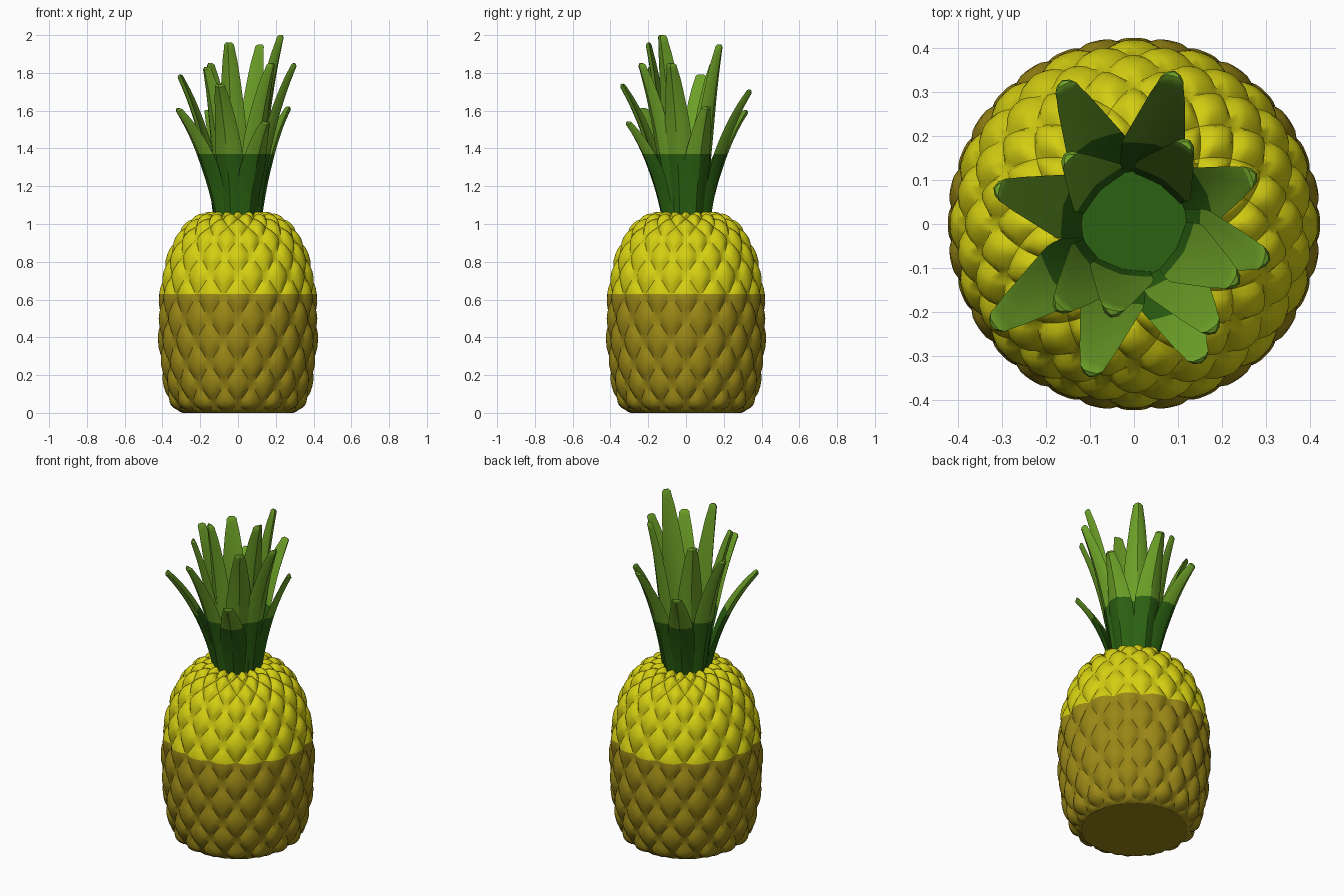
import bpy, bmesh, math
from mathutils import Vector

if "Cube" in bpy.data.objects:
    bpy.data.objects.remove(bpy.data.objects["Cube"])


def material(name, rgb):
    m = bpy.data.materials.new(name)
    m.diffuse_color = (*rgb, 1)
    m.use_nodes = True
    m.node_tree.nodes["Principled BSDF"].inputs["Base Color"].default_value = m.diffuse_color
    return m


BROWN = material("ochre_skin", (0.32, 0.24, 0.008))
YELLOW = material("yellow_skin", (0.66, 0.62, 0.006))
DARK = material("dark_green", (0.024, 0.12, 0.006))
LIGHT = material("light_green", (0.15, 0.35, 0.02))


def finish(bm, name, low, high, split):
    """Cut at a height, colour below and above it, make a smooth object."""
    bmesh.ops.remove_doubles(bm, verts=bm.verts, dist=0.0002)
    bmesh.ops.dissolve_degenerate(bm, edges=bm.edges, dist=0.0001)
    bmesh.ops.bisect_plane(bm, geom=bm.verts[:] + bm.edges[:] + bm.faces[:],
                           plane_co=(0, 0, split), plane_no=(0, 0, 1))
    bmesh.ops.recalc_face_normals(bm, faces=bm.faces)
    for f in bm.faces:
        f.material_index = int(f.calc_center_median().z > split)
    me = bpy.data.meshes.new(name)
    bm.to_mesh(me)
    bm.free()
    me.materials.append(low)
    me.materials.append(high)
    ob = bpy.data.objects.new(name, me)
    bpy.context.collection.objects.link(ob)
    bpy.ops.object.select_all(action='DESELECT')
    ob.select_set(True)
    bpy.context.view_layer.objects.active = ob
    bpy.ops.object.shade_smooth_by_angle(angle=math.radians(32))
    return ob


# Fruit body: diamond scales laid over a turned profile (radius, height)
ROWS = [(0.29, 0.0), (0.34, 0.05), (0.373, 0.15), (0.391, 0.26), (0.401, 0.38),
        (0.403, 0.50), (0.396, 0.62), (0.381, 0.73), (0.354, 0.83),
        (0.315, 0.92), (0.266, 0.985), (0.21, 1.028), (0.15, 1.042), (0.08, 1.04)]
LAST = len(ROWS) - 1
AROUND = 16
SUB = 6


def profile(s):
    s = min(max(s, 0), LAST)
    k = min(int(s), LAST - 1)
    t = s - k
    p = [Vector(ROWS[min(max(k + d, 0), LAST)]) for d in (-1, 0, 1, 2)]
    return 0.5 * (2 * p[1] + (p[2] - p[0]) * t
                  + (2 * p[0] - 5 * p[1] + 4 * p[2] - p[3]) * t * t
                  + (3 * p[1] - p[0] - 3 * p[2] + p[3]) * t ** 3)


def skin_point(i, j, a, b):
    s = j + (a + b) / 2
    ang = (i + 0.5 * (j % 2) + (a - b) / 4) * math.tau / AROUND - math.pi / 2
    p = profile(s)
    d = (profile(s + 0.05) - profile(s - 0.05)).normalized()
    h = 0.022 * (1 - abs(a) ** 3) * (1 - abs(b) ** 3) * min(1, max(0, s))
    r, z = p.x + d.y * h, p.y - d.x * h
    return Vector((r * math.cos(ang), r * math.sin(ang), max(z, 0)))


bm = bmesh.new()
for j in range(LAST + 1):
    for i in range(AROUND):
        g = [[bm.verts.new(skin_point(i, j, 2 * u / SUB - 1, 2 * v / SUB - 1))
              for v in range(SUB + 1)] for u in range(SUB + 1)]
        for u in range(SUB):
            for v in range(SUB):
                s = j + (2 * u + 1 + 2 * v + 1) / SUB / 2 - 1
                if -0.01 < s < LAST + 0.01:
                    bm.faces.new((g[u][v], g[u + 1][v], g[u + 1][v + 1], g[u][v + 1]))
# Flat base
bmesh.ops.create_circle(bm, cap_ends=True, segments=AROUND * 2, radius=0.29)
bmesh.ops.delete(bm, geom=[v for v in bm.verts if not v.link_faces], context='VERTS')
finish(bm, "fruit_body", BROWN, YELLOW, 0.63)

# Crown leaves: tip positions
TIPS = [(-0.16, 0.32, 1.60), (0.09, 0.34, 1.71), (0.12, 0.18, 1.95),
        (-0.15, 0.15, 1.85), (0.27, 0.11, 1.62), (-0.31, 0.08, 1.79),
        (0.30, -0.08, 1.85), (-0.32, -0.23, 1.61), (-0.10, -0.34, 1.74),
        (0.15, -0.31, 1.54), (-0.05, -0.20, 1.96), (0.23, -0.13, 2.0),
        (-0.17, -0.19, 1.83), (0.18, -0.24, 1.85)]
STEPS = 14
# cross-section: (across, depth); positive depth faces outwards
SECTION = [(-1, 0), (-0.6, 0.7), (0, 1), (0.6, 0.7), (1, 0),
           (0.6, -0.5), (0, -0.6), (-0.6, -0.5)]


def leaf_width(t):
    if t < 0.45:
        return 0.055 + 0.02 * t / 0.45
    w = 0.075 - 0.047 * ((t - 0.45) / 0.55) ** 1.2
    return w * (1 if t < 0.95 else 0.92 if t < 0.99 else 0.55)


bm = bmesh.new()
for tip in TIPS:
    tip = Vector(tip)
    flat = Vector((tip.x, tip.y, 0))
    reach = flat.length
    out = flat.normalized()
    side = Vector((-out.y, out.x, 0))
    base_r = 0.105 if tip.z > 1.8 else 0.115
    p0 = out * base_r + Vector((0, 0, 1.0))
    p1 = out * (base_r + 0.25 * (reach - base_r)) + Vector((0, 0, 1 + 0.6 * (tip.z - 1)))
    rings = []
    ts = [k / STEPS * 0.95 for k in range(STEPS + 1)] + [0.985, 1.0]
    for t in ts:
        c = p0 * (1 - t) ** 2 + p1 * 2 * t * (1 - t) + tip * t * t
        tan = ((p1 - p0) * (1 - t) + (tip - p1) * t).normalized()
        nrm = side.cross(tan).normalized()
        if nrm.dot(out) < 0:
            nrm = -nrm
        w = leaf_width(t)
        ring = []
        for x, d in SECTION:
            depth = d * (0.016 if t < 0.99 else 0.007) - 0.32 * w * x * x
            ring.append(bm.verts.new(c + side * x * w + nrm * depth))
        rings.append(ring)
    n = len(SECTION)
    for r0, r1 in zip(rings, rings[1:]):
        for k in range(n):
            bm.faces.new((r0[k], r0[(k + 1) % n], r1[(k + 1) % n], r1[k]))
    bm.faces.new(rings[-1])
    bm.faces.new(rings[0])
finish(bm, "crown_leaves", DARK, LIGHT, 1.37)

# Crown core closing the gaps between leaf bases
bm = bmesh.new()
bmesh.ops.create_cone(bm, cap_ends=True, segments=24, radius1=0.11, radius2=0.12, depth=0.2)
bmesh.ops.translate(bm, verts=bm.verts, vec=(0, 0, 1.1))
finish(bm, "crown_core", DARK, LIGHT, 1.37)
